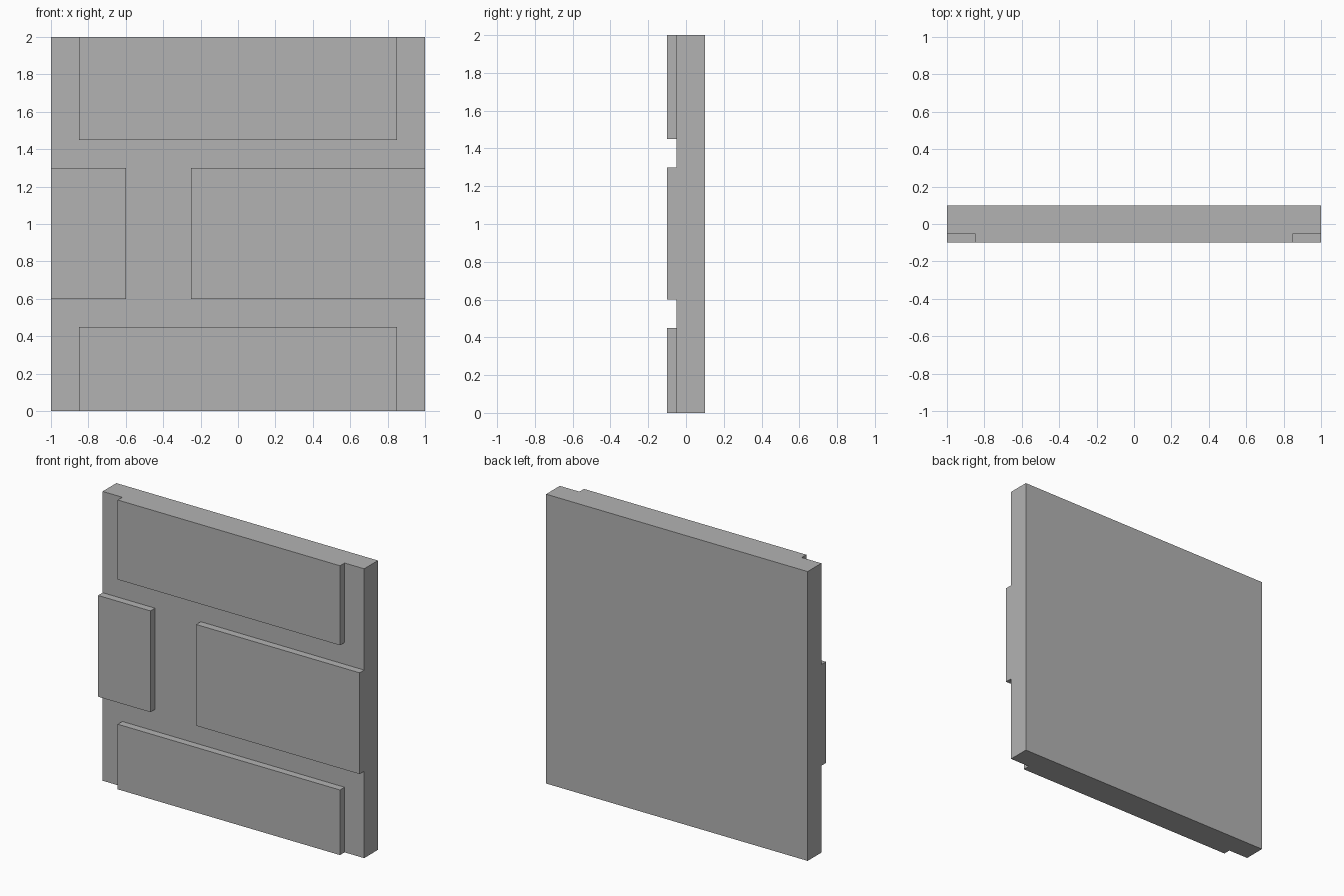
import bpy
import bmesh
from mathutils import Matrix, Vector

cube = bpy.data.objects.get("Cube")
if cube:
    bpy.data.objects.remove(cube, do_unlink=True)

BACK, MORTAR, FRONT = 0.1, -0.05, -0.1

# Brick rectangles: left x, right x, bottom z, top z
BRICKS = [
    (-0.85, 0.85, 0.0, 0.45),
    (-1.0, -0.6, 0.6, 1.3),
    (-0.25, 1.0, 0.6, 1.3),
    (-0.85, 0.85, 1.45, 2.0),
]

# Stone material
stone = bpy.data.materials.new("stone_grey")
stone.use_nodes = True
colour = (0.45, 0.45, 0.45, 1)
stone.diffuse_color = colour
stone.node_tree.nodes["Principled BSDF"].inputs["Base Color"].default_value = colour


def cut(bm, point, normal):
    bmesh.ops.bisect_plane(bm, geom=bm.verts[:] + bm.edges[:] + bm.faces[:],
                           plane_co=point, plane_no=normal, dist=1e-5)


def is_brick(face):
    c = face.calc_center_median()
    return face.normal.y < -0.9 and any(
        x0 < c.x < x1 and z0 < c.z < z1 for x0, x1, z0, z1 in BRICKS)


# Backing slab
bm = bmesh.new()
bmesh.ops.create_cube(bm, size=1, matrix=Matrix.Translation((0, (BACK + MORTAR) / 2, 1))
                      @ Matrix.Diagonal((2, BACK - MORTAR, 2, 1)))

# Score the brick outlines
for x in sorted({x for b in BRICKS for x in b[:2] if abs(x) < 1}):
    cut(bm, (x, 0, 0), (1, 0, 0))
for z in sorted({z for b in BRICKS for z in b[2:] if 0 < z < 2}):
    cut(bm, (0, 0, z), (0, 0, 1))
bm.normal_update()

# Raise the bricks out of the mortar
raised = bmesh.ops.extrude_face_region(bm, geom=[f for f in bm.faces if is_brick(f)])
bmesh.ops.translate(bm, vec=Vector((0, FRONT - MORTAR, 0)),
                    verts=[g for g in raised["geom"] if isinstance(g, bmesh.types.BMVert)])

# Merge coplanar faces into clean flat sides
bmesh.ops.recalc_face_normals(bm, faces=bm.faces[:])
bmesh.ops.dissolve_limit(bm, angle_limit=0.01, verts=bm.verts[:], edges=bm.edges[:])

mesh = bpy.data.meshes.new("brick_wall_panel")
bm.to_mesh(mesh)
bm.free()
mesh.materials.append(stone)
panel = bpy.data.objects.new("brick_wall_panel", mesh)
bpy.context.collection.objects.link(panel)
